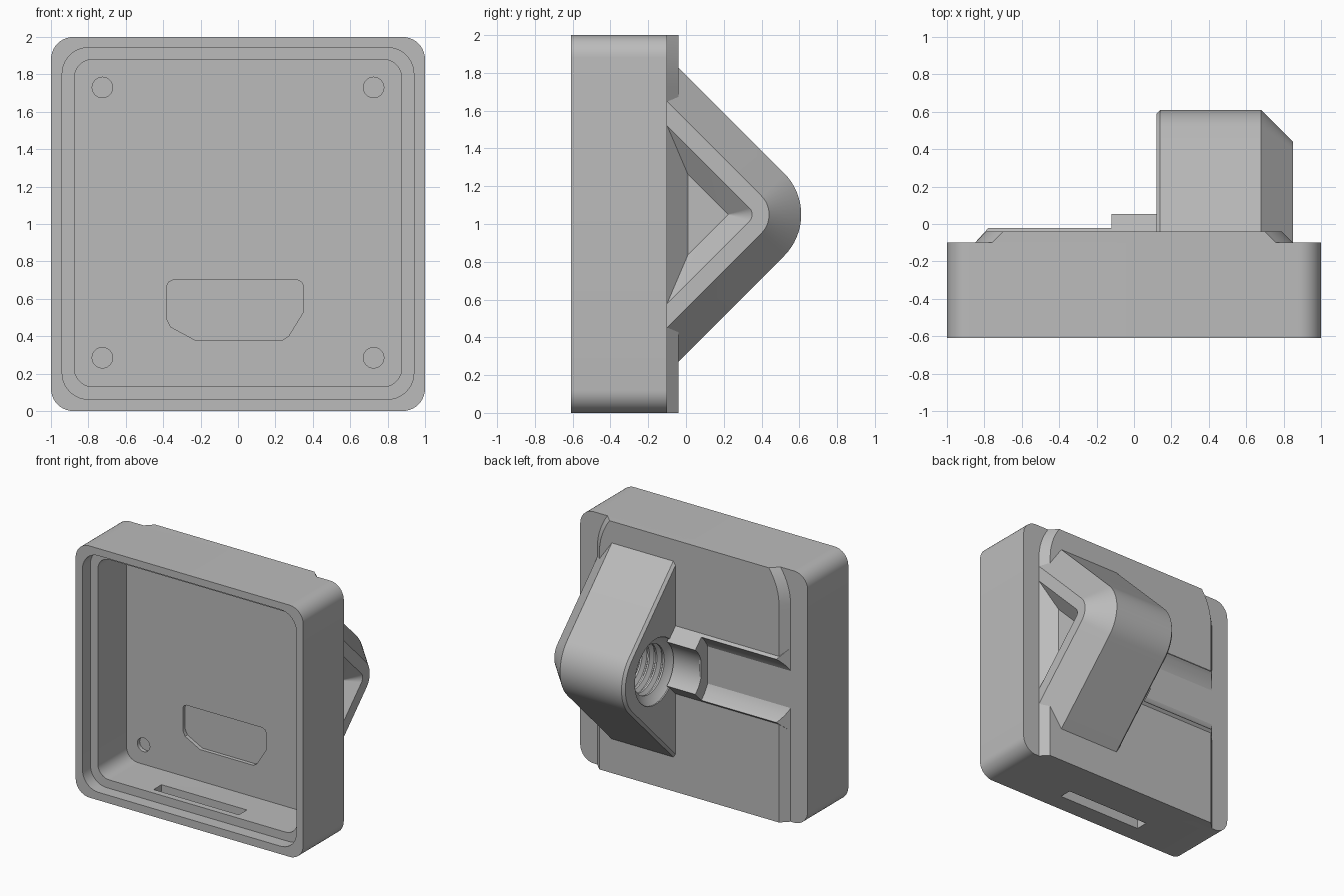
import bpy, bmesh, math

old = bpy.data.objects.get("Cube")
if old:
    bpy.data.objects.remove(old, do_unlink=True)

grey = bpy.data.materials.new("plain_grey")
grey.use_nodes = True
grey.diffuse_color = (0.5, 0.5, 0.5, 1)
grey.node_tree.nodes["Principled BSDF"].inputs["Base Color"].default_value = (0.5, 0.5, 0.5, 1)

MID = 1.05  # height of the screw axis


def loft(name, rings):
    """Closed solid through rings of equal length, capped at both ends."""
    bm = bmesh.new()
    loops = [[bm.verts.new(p) for p in ring] for ring in rings]
    n = len(loops[0])
    for a, b in zip(loops, loops[1:]):
        for i in range(n):
            j = (i + 1) % n
            bm.faces.new((a[i], a[j], b[j], b[i]))
    bm.faces.new(loops[0])
    bm.faces.new(loops[-1])
    bmesh.ops.recalc_face_normals(bm, faces=bm.faces)
    mesh = bpy.data.meshes.new(name)
    bm.to_mesh(mesh)
    bm.free()
    mesh.materials.append(grey)
    obj = bpy.data.objects.new(name, mesh)
    bpy.context.collection.objects.link(obj)
    return obj


def cut(obj, *cutters):
    bpy.context.view_layer.objects.active = obj
    for c in cutters:
        mod = obj.modifiers.new("cut", "BOOLEAN")
        mod.operation, mod.solver, mod.object = "DIFFERENCE", "EXACT", c
        bpy.ops.object.modifier_apply(modifier=mod.name)
        bpy.data.objects.remove(c, do_unlink=True)


def arc(cx, cy, r, start, end, steps):
    out = []
    for i in range(steps + 1):
        t = math.radians(start + (end - start) * i / steps)
        out.append((cx + r * math.cos(t), cy + r * math.sin(t)))
    return out


def slab(name, outline, y0, y1):
    """Extrude an x-z outline along y."""
    return loft(name, [[(x, y, z) for x, z in outline] for y in (y0, y1)])


def box(name, x0, x1, y0, y1, z0, z1):
    return slab(name, [(x0, z0), (x1, z0), (x1, z1), (x0, z1)], y0, y1)


def round_rect(half, cz, r):
    k, pts = half - r, []
    for sx, sz, a in ((1, 1, 0), (-1, 1, 90), (-1, -1, 180), (1, -1, 270)):
        pts += arc(sx * k, cz + sz * k, r, a, a + 90, 10)
    return pts


def lathe_x(name, cy, profile, steps=48):
    """Revolve (x, radius) pairs around the screw axis."""
    return loft(name, [[(x, y, z) for y, z in arc(cy, MID, r, 0, 360 - 360 / steps, steps - 1)]
                       for x, r in profile])


# Open case: body, lid step, cavity
case = slab("case", round_rect(1, 1, 0.12), -0.61, -0.10)
cut(case,
    slab("step_cut", round_rect(0.94, 1.003, 0.14), -0.7, -0.51),
    slab("cavity_cut", round_rect(0.875, 1.005, 0.1), -0.7, -0.15))

# Blind corner holes, connector pocket and slot through the floor
for x in (-0.725, 0.725):
    for z in (0.285, 1.73):
        cut(case, slab("hole_cut", arc(x, z, 0.055, 0, 345, 23), -0.3, -0.12))
pocket = [(-0.35, 0.70), (0.32, 0.70), (0.34, 0.69), (0.35, 0.67), (0.35, 0.53), (0.27, 0.40),
          (0.24, 0.38), (-0.23, 0.38), (-0.36, 0.45), (-0.38, 0.49), (-0.38, 0.67), (-0.37, 0.69)]
cut(case, slab("pocket_cut", pocket, -0.3, -0.12),
    box("slot_cut", -0.42, 0.33, -0.46, -0.36, -0.1, 0.3))

# Raised back plate with sloped sides and curved upper corners


def plate_ring(w, y):
    side = arc(w - 0.48, 1.72, 0.48, 0, math.degrees(math.asin(0.28 / 0.48)), 8)
    right = [(w, 0)] + side
    return [(x, y, z) for x, z in right + [(-x, z) for x, z in reversed(right)]]


plate = loft("back_plate", [plate_ring(0.85, -0.12), plate_ring(0.85, -0.10), plate_ring(0.79, -0.04)])

# Ridges beside the screw channel, with sloped outer sides


def ridge(name, x0, x1, top, slope):
    rings = []
    for y in (-0.10, top):
        h, x = 0.23 - y, x0 + slope * (y + 0.10)
        rings.append([(x, y, MID - h), (x1, y, MID - h), (x1, y, MID + h), (x, y, MID + h)])
    return loft(name, rings)


rails = ridge("channel_rails", -0.85, -0.10, -0.018, 0.9)
collar = ridge("channel_collar", -0.12, 0.13, 0.06, 0)
for part in (plate, rails):
    cut(part, lathe_x("channel_cut", 0.2, [(-1.1, 0.335), (-0.12, 0.335)]))
cut(collar, lathe_x("collar_cut", 0.2, [(-0.2, 0.228), (0.2, 0.228)]))

# Wedge bracket with a rounded ridge and a large bevel on its outer end


def wedge_ring(x, r, cy=0.30, base=-0.12):
    half = cy + r * math.sqrt(2) - base
    pts = [(base, MID - half)] + arc(cy, MID, r, -45, 45, 16) + [(base, MID + half)]
    return [(x, y, z) for y, z in pts]


bracket = loft("bracket", [wedge_ring(0.12, 0.29), wedge_ring(0.14, 0.31),
                           wedge_ring(0.68, 0.31), wedge_ring(0.85, 0.14)])
cut(bracket, loft("recess_cut", [wedge_ring(0.9, 0.05, base=-0.10), wedge_ring(0.85, 0.05, base=-0.10),
                                 wedge_ring(0.75, 0.002, 0.22, 0.01)]))

# Threaded blind hole on the inner side of the bracket
thread = [(0.1, 0.26), (0.13, 0.26), (0.16, 0.23)]
for i in range(5):
    x = 0.16 + 0.065 * i
    thread += [(x + 0.02, 0.195), (x + 0.035, 0.195), (x + 0.055, 0.225), (x + 0.065, 0.225)]
cut(bracket, lathe_x("thread_cut", 0.21, thread))

# Smooth the curves, keep the edges crisp
bpy.ops.object.select_all(action="DESELECT")
for obj in (case, plate, rails, collar, bracket):
    obj.select_set(True)
bpy.context.view_layer.objects.active = case
bpy.ops.object.shade_smooth_by_angle(angle=math.radians(30))
